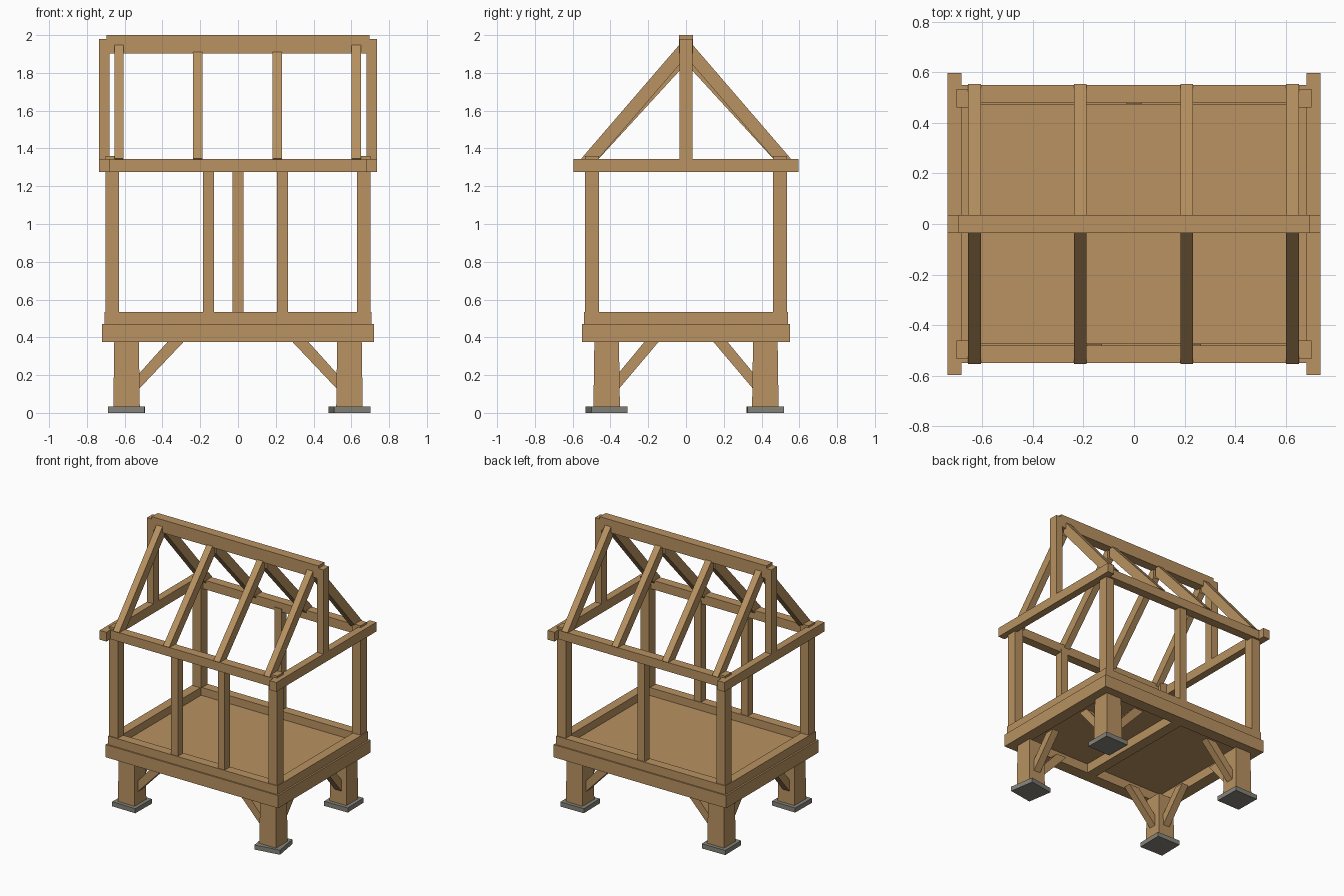
import bpy, bmesh, math
from mathutils import Matrix, Vector

cube = bpy.data.objects.get("Cube")
if cube:
    bpy.data.objects.remove(cube, do_unlink=True)


def material(name, colour):
    m = bpy.data.materials.new(name)
    m.use_nodes = True
    m.diffuse_color = (*colour, 1)
    m.node_tree.nodes["Principled BSDF"].inputs["Base Color"].default_value = (*colour, 1)
    return m


WOOD = material("oak wood", (0.479, 0.287, 0.119))
STONE = material("grey stone", (0.235, 0.23, 0.195))


def finish(name, bm, mat):
    bmesh.ops.recalc_face_normals(bm, faces=bm.faces)
    mesh = bpy.data.meshes.new(name)
    bm.to_mesh(mesh)
    bm.free()
    mesh.materials.append(mat)
    obj = bpy.data.objects.new(name, mesh)
    bpy.context.collection.objects.link(obj)
    return obj


def box(name, x, y, z, mat=WOOD, turn=0, taper=1):
    """Box from (min, max) ranges, optionally turned about z and narrowed at the top."""
    bm = bmesh.new()
    bmesh.ops.create_cube(bm, size=1)
    for v in bm.verts:
        if v.co.z > 0:
            v.co.x *= taper
            v.co.y *= taper
    size = [b - a for a, b in (x, y, z)]
    centre = [(a + b) / 2 for a, b in (x, y, z)]
    bm.transform(Matrix.Translation(centre) @ Matrix.Rotation(math.radians(turn), 4, 'Z')
                 @ Matrix.Diagonal((*size, 1)))
    return finish(name, bm, mat)


def around(c, half):
    return (c - half, c + half)


def prism(name, outline, axis, centre, width):
    """Extrude an outline of (horizontal, z) points along the x or y axis."""
    bm = bmesh.new()
    rings = []
    for d in around(centre, width / 2):
        rings.append([bm.verts.new((d, h, z) if axis == 'x' else (h, d, z)) for h, z in outline])
    a, b = rings
    bm.faces.new(a)
    bm.faces.new(b)
    for i in range(len(a)):
        j = (i + 1) % len(a)
        bm.faces.new((a[i], a[j], b[j], b[i]))
    return finish(name, bm, WOOD)


def ring(name, hx, hy, width, z):
    """Four beams forming a rectangular frame."""
    for s, y_side, x_side in ((-1, "front", "right"), (1, "back", "left")):
        box(f"{y_side}_{name}", (-hx, hx), around(s * (hy - width / 2), width / 2), z)
        box(f"{x_side}_{name}", around(s * (hx - width / 2), width / 2),
            (width - hy, hy - width), z)


SIDES = [(sx, sy, f"{'front' if sy < 0 else 'back'}_{'right' if sx < 0 else 'left'}")
         for sx in (-1, 1) for sy in (-1, 1)]

# Footings, legs and knee braces
FOOT_TURN = {"front_left": 9, "front_right": -1, "back_left": 1, "back_right": 1}
for sx, sy, tag in SIDES:
    lx, ly = sx * 0.59, sy * 0.42
    box(f"{tag}_footing", around(lx, 0.097), around(ly, 0.097), (0, 0.035), STONE, FOOT_TURN[tag])
    box(f"{tag}_leg", around(lx, 0.07), around(ly, 0.07), (0.035, 0.375), taper=0.93)
    along_x = [(0.54, 0.11), (0.288, 0.376), (0.373, 0.376), (0.54, 0.19)]
    along_y = [(0.37, 0.11), (0.145, 0.376), (0.22, 0.376), (0.37, 0.195)]
    prism(f"{tag}_long_brace", [(sx * h, z) for h, z in along_x], 'y', ly, 0.055)
    prism(f"{tag}_short_brace", [(sy * h, z) for h, z in along_y], 'x', lx, 0.055)

# Base frame, joist, floor and sills
ring("base_beam", 0.72, 0.55, 0.09, (0.375, 0.47))
box("centre_joist", around(0, 0.04), (-0.46, 0.46), (0.375, 0.45))
box("floor", (-0.64, 0.64), (-0.47, 0.47), (0.445, 0.475))
ring("sill", 0.707, 0.54, 0.07, (0.47, 0.535))

# Corner posts and wall studs
for sx, sy, tag in SIDES:
    box(f"{tag}_post", around(sx * 0.665, 0.036), around(sy * 0.497, 0.037), (0.535, 1.36))
for name, x, y in (("front_right_stud", -0.155, -0.505), ("front_left_stud", 0.235, -0.505),
                   ("back_stud", 0, 0.505)):
    box(name, around(x, 0.029), around(y, 0.03), (0.535, 1.3))

# Wall plates, tie beams, king posts and ridge
for s, y_side, x_side in ((-1, "front", "right"), (1, "back", "left")):
    box(f"{y_side}_wall_plate", (-0.685, 0.685), around(s * 0.515, 0.034), (1.276, 1.344))
    box(f"{x_side}_tie_beam", around(s * 0.709, 0.028), (-0.596, 0.596), (1.275, 1.345))
    box(f"{x_side}_king_post", around(s * 0.709, 0.028), around(0, 0.034), (1.345, 1.98))
box("ridge_beam", (-0.695, 0.695), around(0, 0.036), (1.903, 2.0))

# Rafters with square-cut tails, the inner pairs slightly flatter
tail, thick = Vector((0.554, 1.347)), 0.069
for i, x in enumerate((-0.63, -0.212, 0.208, 0.626)):
    outer = abs(x) > 0.5
    along = Vector((-1, 1.16 if outer else 1.09))
    head = tail + along * (tail.x - 0.01)
    inward = Vector((-along.y, along.x)).normalized() * thick
    low_tail = tail + inward
    low_head = low_tail + along * (low_tail.x - 0.01)
    for s, side in ((-1, "front"), (1, "back")):
        prism(f"{side}_rafter_{i + 1}", [(s * p.x, p.y) for p in (tail, head, low_head, low_tail)],
              'x', x, 0.05)
